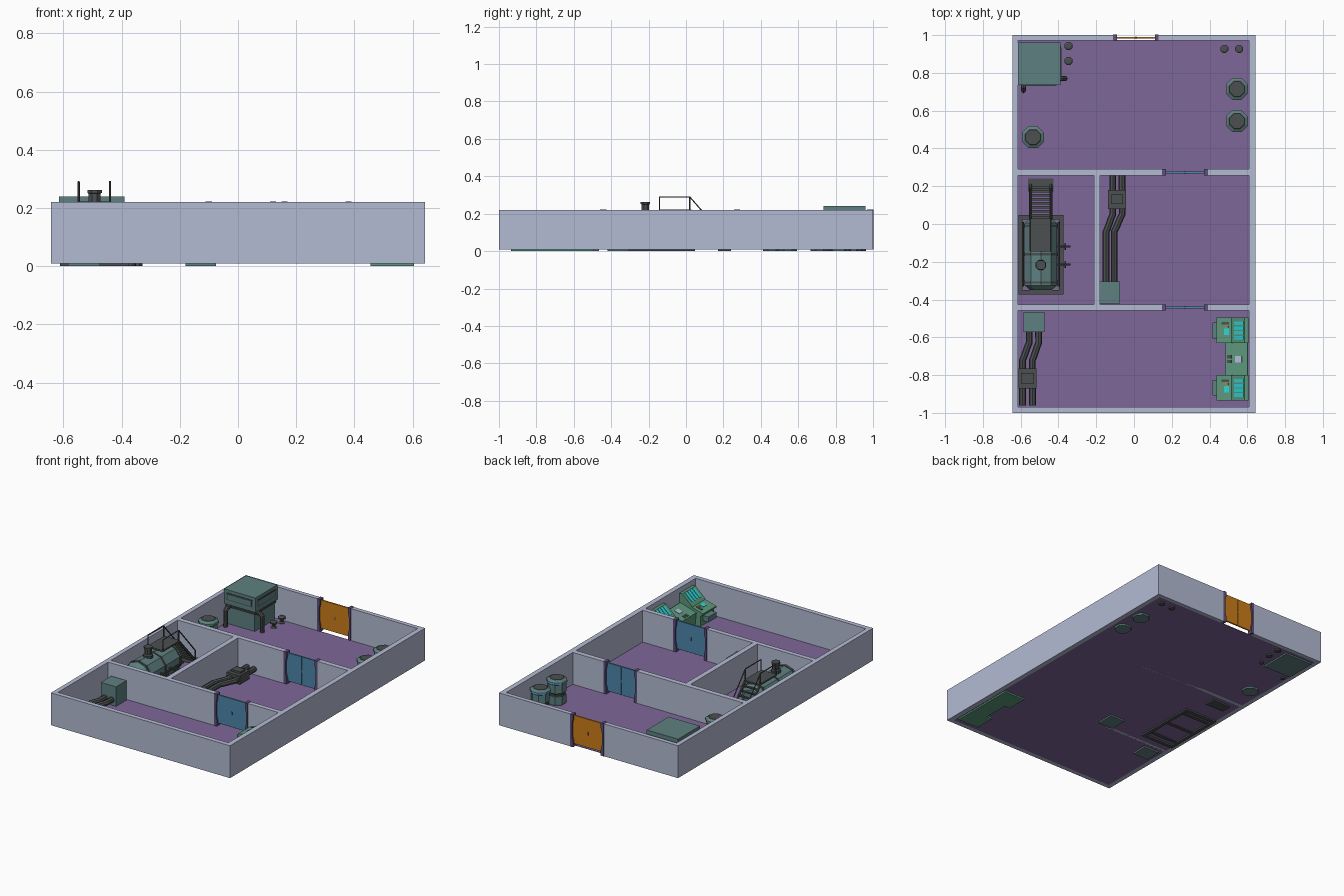
import bpy, bmesh, math
from mathutils import Vector

if "Cube" in bpy.data.objects:
    bpy.data.objects.remove(bpy.data.objects["Cube"])


def material(name, hexa):
    lin = []
    for i in (0, 2, 4):
        c = int(hexa[i:i + 2], 16) / 255
        lin.append(c / 12.92 if c <= 0.04045 else ((c + 0.055) / 1.055) ** 2.4)
    m = bpy.data.materials.new(name)
    m.diffuse_color = (*lin, 1)
    m.use_nodes = True
    m.node_tree.nodes["Principled BSDF"].inputs["Base Color"].default_value = m.diffuse_color
    return m


WALL = material("pale blue grey", "B4BBD3")
FLOOR = material("floor purple", "7E6799")
TEAL = material("grey teal", "5F8080")
DARK = material("dark grey", "4C5050")
ORANGE = material("door orange", "CB7D18")
BLUE = material("door blue", "4C86AA")
GREEN = material("console green", "5C977B")
CYAN = material("screen cyan", "2FD3D6")
FRAME = material("frame violet", "5F4F7C")
SKY = material("light blue", "5FA9E0")


def finish(name, bm, *mats):
    bmesh.ops.recalc_face_normals(bm, faces=bm.faces)
    me = bpy.data.meshes.new(name)
    bm.to_mesh(me)
    bm.free()
    for m in mats:
        me.materials.append(m)
    ob = bpy.data.objects.new(name, me)
    bpy.context.collection.objects.link(ob)
    return ob


def boxes(name, mat, *specs):
    """Each spec is x0, x1, y0, y1, z0, z1."""
    bm = bmesh.new()
    for x0, x1, y0, y1, z0, z1 in specs:
        vs = bmesh.ops.create_cube(bm, size=1)["verts"]
        for v in vs:
            v.co = Vector(((x0 + x1) / 2 + v.co.x * (x1 - x0),
                           (y0 + y1) / 2 + v.co.y * (y1 - y0),
                           (z0 + z1) / 2 + v.co.z * (z1 - z0)))
    return finish(name, bm, mat)


def prism(name, mat, pts, y0, y1):
    """Profile in x, z pushed along y."""
    bm = bmesh.new()
    face = bm.faces.new([bm.verts.new((x, y0, z)) for x, z in pts])
    new = bmesh.ops.extrude_face_region(bm, geom=[face])["geom"]
    bmesh.ops.translate(bm, vec=(0, y1 - y0, 0),
                        verts=[g for g in new if isinstance(g, bmesh.types.BMVert)])
    return finish(name, bm, mat)


def lathe(name, prof, loc, mats, bands=None, sides=8, axis="Z"):
    """Profile of (radius, height); bands give the material of each segment."""
    bm = bmesh.new()
    rings = []
    for r, h in prof:
        ring = []
        for i in range(sides):
            a = math.tau * (i + 0.5) / sides
            u, v = r * math.cos(a), r * math.sin(a)
            co = {"Z": (u, v, h), "Y": (u, h, v), "X": (h, u, v)}[axis]
            ring.append(bm.verts.new(Vector(loc) + Vector(co)))
        rings.append(ring)
    bands = bands or [0] * (len(prof) - 1)
    for k, b in enumerate(bands):
        for i in range(sides):
            j = (i + 1) % sides
            f = bm.faces.new((rings[k][i], rings[k][j], rings[k + 1][j], rings[k + 1][i]))
            f.material_index = b
    bm.faces.new(rings[0]).material_index = bands[0]
    bm.faces.new(rings[-1]).material_index = bands[-1]
    return finish(name, bm, *mats)


def pipe(name, mat, pts, r, res=2):
    cu = bpy.data.curves.new(name, "CURVE")
    cu.dimensions = "3D"
    cu.bevel_depth, cu.bevel_resolution, cu.use_fill_caps = r, res, True
    sp = cu.splines.new("POLY")
    sp.points.add(len(pts) - 1)
    for p, co in zip(sp.points, pts):
        p.co = (*co, 1)
    ob = bpy.data.objects.new(name, cu)
    bpy.context.collection.objects.link(ob)
    cu.materials.append(mat)
    bpy.ops.object.select_all(action="DESELECT")
    ob.select_set(True)
    bpy.context.view_layer.objects.active = ob
    bpy.ops.object.convert(target="MESH")
    for p in ob.data.polygons:
        p.use_smooth = False
    return ob


# Floor and walls
boxes("floor", FLOOR, (-0.615, 0.613, -0.972, 0.975, 0.01, 0.013))
B, T = 0.01, 0.22
boxes("outer_walls", WALL,
      (-0.643, -0.613, -1, 1, B, T), (0.61, 0.643, -1, 1, B, T),
      (-0.613, 0.61, -1, -0.97, B, T),
      (-0.613, -0.11, 0.972, 1, B, T), (0.13, 0.61, 0.972, 1, B, T))
boxes("inner_walls", WALL,
      (-0.613, 0.15, 0.257, 0.29, B, T), (0.39, 0.61, 0.257, 0.29, B, T),
      (-0.613, 0.15, -0.457, -0.427, B, T), (0.39, 0.61, -0.457, -0.427, B, T),
      (-0.213, -0.18, -0.427, 0.257, B, T))

# Sliding doors with angled jambs
for name, cx, cy, mat in (("outer_door", 0.01, 0.986, ORANGE),
                          ("middle_door", 0.27, 0.273, BLUE),
                          ("front_door", 0.27, -0.442, BLUE)):
    for s, side in ((-1, "left"), (1, "right")):
        jamb = [(0.121, B), (0.1, B), (0.1, 0.05), (0.108, 0.08),
                (0.108, 0.16), (0.1, 0.19), (0.1, 0.222), (0.121, 0.222)]
        prism(f"{name}_{side}_jamb", FRAME, [(cx + s * x, z) for x, z in jamb],
              cy - 0.017, cy + 0.017)
        boxes(f"{name}_{side}_leaf", mat,
              (*sorted((cx + s * 0.001, cx + s * 0.11)), cy - 0.005, cy + 0.005, 0.03, 0.213))
    boxes(f"{name}_latch", DARK, (cx - 0.003, cx + 0.003, cy - 0.007, cy + 0.007, 0.11, 0.13))

# Generator cabinet in the back room
boxes("generator_body", TEAL, (-0.605, -0.405, 0.75, 0.955, 0, 0.145))
boxes("generator_collar", DARK, (-0.61, -0.397, 0.742, 0.957, 0.125, 0.135))
boxes("generator_head", TEAL, (-0.615, -0.39, 0.735, 0.96, 0.145, 0.24))
boxes("generator_vents", DARK,
      (-0.595, -0.41, 0.732, 0.737, 0.175, 0.22), (-0.392, -0.387, 0.755, 0.94, 0.175, 0.22))
boxes("generator_vent_panels", TEAL,
      (-0.588, -0.417, 0.73, 0.737, 0.181, 0.214), (-0.392, -0.385, 0.762, 0.933, 0.181, 0.214))
pipe("generator_front_pipe", DARK, [(-0.585, 0.76, 0.13), (-0.585, 0.725, 0.13),
                                    (-0.585, 0.708, 0.115), (-0.585, 0.708, 0)], 0.014)
pipe("generator_side_pipe", DARK, [(-0.41, 0.77, 0.13), (-0.38, 0.77, 0.13),
                                   (-0.365, 0.77, 0.115), (-0.365, 0.77, 0)], 0.014)

# Small floor valves
for i, (x, y) in enumerate(((-0.347, 0.943), (-0.347, 0.863), (0.478, 0.927), (0.557, 0.927))):
    lathe(f"floor_valve_{i + 1}", [(0.02, 0), (0.02, 0.015), (0.01, 0.02), (0.01, 0.035),
                                   (0.023, 0.04), (0.023, 0.05), (0.014, 0.055)],
          (x, y, 0), (DARK,))

# Octagonal storage drums
drum = [(0.052, 0), (0.056, 0.02), (0.056, 0.07), (0.052, 0.075), (0.052, 0.085),
        (0.056, 0.09), (0.056, 0.145), (0.063, 0.15), (0.063, 0.163), (0.047, 0.172), (0.042, 0.176)]
for i, (x, y, accent) in enumerate(((0.545, 0.715, SKY), (0.545, 0.545, SKY), (-0.535, 0.46, GREEN))):
    lathe(f"drum_{i + 1}", drum, (x, y, 0), (TEAL, accent, DARK), [0, 0, 2, 2, 2, 0, 0, 1, 0, 2])

# Horizontal tank on a frame
TX = -0.493
boxes("tank_frame", DARK,
      (-0.612, -0.59, -0.372, 0.047, 0, 0.03), (-0.396, -0.374, -0.372, 0.047, 0, 0.03),
      (-0.59, -0.396, -0.372, -0.35, 0, 0.03), (-0.59, -0.396, 0.025, 0.047, 0, 0.03))
lathe("tank", [(0.06, -0.35), (0.09, -0.325), (0.09, 0.005), (0.06, 0.03)],
      (TX, 0, 0.112), (TEAL,), sides=10, axis="Y")
for i, y in enumerate((-0.31, -0.16, -0.01)):
    lathe(f"tank_band_{i + 1}", [(0.094, -0.006), (0.094, 0.006)], (TX, y, 0.112), (DARK,),
          sides=10, axis="Y")
    boxes(f"tank_cradle_{i + 1}", DARK, (-0.59, -0.396, y - 0.01, y + 0.01, 0.005, 0.06))
for s in (-1, 1):
    pipe("tank_side_pipe", DARK, [(TX + s * 0.095, -0.33, 0.1), (TX + s * 0.095, 0.01, 0.1)], 0.006)
lathe("tank_chimney", [(0.03, 0.19), (0.03, 0.21), (0.022, 0.215), (0.022, 0.25),
                       (0.027, 0.252), (0.027, 0.262)], (TX, -0.217, 0), (DARK,))
for i, y in enumerate((-0.12, -0.215)):
    pipe(f"tank_tap_{i + 1}", DARK, [(-0.41, y, 0.11), (-0.335, y, 0.11)], 0.005)
    lathe(f"tank_handwheel_{i + 1}", [(0.02, -0.003), (0.02, 0.003)], (-0.364, y, 0.11),
          (DARK,), axis="X")

# Platform, stairs and railings over the tank
boxes("platform", DARK, (-0.55, -0.438, -0.145, 0.03, 0.212, 0.222))
boxes("stair_foot", DARK, (-0.56, -0.427, 0.17, 0.24, 0, 0.016))
boxes("stair_treads", DARK,
      *[(-0.548, -0.44, 0.04 + 0.021 * i, 0.054 + 0.021 * i,
         0.19 - 0.024 * i, 0.197 - 0.024 * i) for i in range(8)])
for x, side in ((-0.548, "left"), (-0.44, "right")):
    pipe(f"stair_stringer_{side}", DARK, [(x, 0.025, 0.213), (x, 0.21, 0.008)], 0.008, 1)
    pipe(f"railing_{side}", DARK, [(x, -0.142, 0.215), (x, -0.142, 0.29), (x, 0.02, 0.29),
                                   (x, 0.19, 0.095), (x, 0.19, 0.02)], 0.004, 1)
    pipe(f"railing_post_{side}", DARK, [(x, 0.02, 0.29), (x, 0.02, 0.215)], 0.004, 1)


# Twin conduits: cabinet, bent pipes and a junction box
def conduit(name, box, xs, ys, junction):
    boxes(f"{name}_cabinet", TEAL, (*box, 0, 0.14))
    for i, (xa, xb) in enumerate(xs):
        d = 0.02 * (1 if ys[1] < ys[0] else -1)
        pipe(f"{name}_pipe_{i + 1}", DARK,
             [(xa, ys[0], 0.05), (xa, ys[1] + d, 0.05), (xa + (xb - xa) * 0.25, ys[1], 0.05),
              (xa + (xb - xa) * 0.75, ys[2], 0.05), (xb, ys[2] - d, 0.05), (xb, ys[3], 0.05)], 0.018)
    x0, x1, y0, y1 = junction
    boxes(f"{name}_junction", DARK, (x0, x1, y0, y1, 0.022, 0.078))
    boxes(f"{name}_junction_cap", DARK, (x0 + 0.015, x1 - 0.015, y0 + 0.025, y1 - 0.025, 0.078, 0.09))


conduit("front_conduit", (-0.585, -0.475, -0.572, -0.465),
        ((-0.555, -0.59), (-0.505, -0.538)), (-0.56, -0.65, -0.7, -0.96),
        (-0.612, -0.515, -0.87, -0.765))
conduit("middle_conduit", (-0.18, -0.075, -0.42, -0.305),
        ((-0.148, -0.112), (-0.105, -0.063)), (-0.32, -0.02, 0.03, 0.257),
        (-0.137, -0.042, 0.08, 0.18))

# Control consoles with sloped screens
side = [(0.455, 0), (0.455, 0.08), (0.437, 0.09), (0.437, 0.1), (0.515, 0.122),
        (0.525, 0.135), (0.585, 0.19), (0.605, 0.19), (0.605, 0)]


def on_slope(name, mat, a, b, t0, t1, y0, y1, lift=0.003):
    a, b = Vector(a), Vector(b)
    n = Vector((a.y - b.y, b.x - a.x)).normalized() * lift
    p, q = a.lerp(b, t0), a.lerp(b, t1)
    prism(name, mat, [p, q, q + n, p + n], y0, y1)


for i, yc in enumerate((-0.563, -0.867)):
    nm = f"console_{i + 1}"
    prism(nm, GREEN, side, yc - 0.068, yc + 0.068)
    boxes(f"{nm}_knee_panel", TEAL, (0.416, 0.456, yc - 0.042, yc + 0.042, 0.04, 0.075))
    for k in range(4):
        y = yc - 0.048 + k * 0.025
        on_slope(f"{nm}_screen_{k + 1}", CYAN, side[5], side[6], 0.12, 0.95, y, y + 0.019)
    desk = (side[3], side[4])
    on_slope(f"{nm}_keypad", CYAN, *desk, 0.5, 0.85, yc - 0.025, yc + 0.01)
    on_slope(f"{nm}_switches", DARK, *desk, 0.35, 0.85, yc + 0.03, yc + 0.045)
    on_slope(f"{nm}_warning_light", ORANGE, *desk, 0.6, 0.8, yc + 0.015, yc + 0.024)
prism("console_bridge", GREEN, [(0.495, 0), (0.485, 0.095), (0.6, 0.13), (0.605, 0)], -0.8, -0.63)
bridge = ((0.485, 0.095), (0.6, 0.13))
for i, y in enumerate((-0.712, -0.737)):
    on_slope(f"bridge_button_{i + 1}", DARK, *bridge, 0.08, 0.26, y, y + 0.018)
on_slope("bridge_dial", WALL, *bridge, 0.45, 0.75, -0.733, -0.698)
